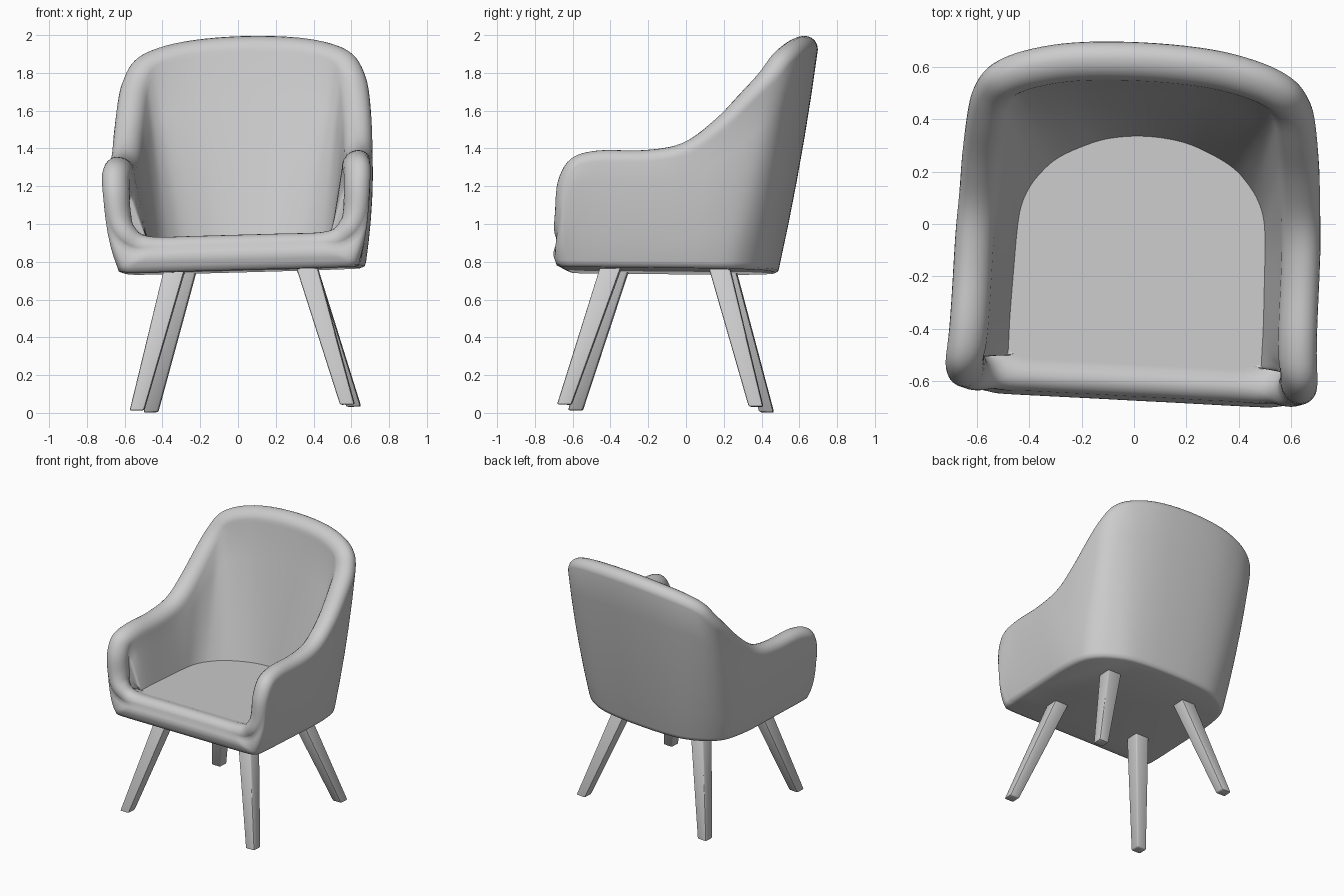
import bpy, bmesh, math
from mathutils import Vector, Matrix

cube = bpy.data.objects.get("Cube")
if cube:
    bpy.data.objects.remove(cube, do_unlink=True)

grey = bpy.data.materials.new("plain_grey")
grey.use_nodes = True
GREY = (0.6, 0.6, 0.6, 1)
grey.diffuse_color = GREY
grey.node_tree.nodes["Principled BSDF"].inputs["Base Color"].default_value = GREY

# The whole chair is turned and tilted a little
POSE = (Matrix.Translation((0.055, 0, 0.022))
        @ Matrix.Rotation(math.radians(-3), 4, 'Z')
        @ Matrix.Rotation(math.radians(-1.6), 4, 'Y')
        @ Matrix.Rotation(math.radians(-0.6), 4, 'X'))

BASE_Z, SEAT_Z = 0.728, 0.905
OUTER_R, INNER_R = 0.0625, 0.088
STEPS = 5

# Half of the tub, back centre to front centre:
# rim crown (x, y, z), bottom outline (x, y), seat outline (x, y)
STATIONS = [
    (0, .61, 1.98, 0, .482, 0, .325),
    (.26, .595, 1.967, .2, .475, .14, .31),
    (.45, .55, 1.93, .36, .45, .25, .27),
    (.565, .49, 1.87, .48, .395, .34, .22),
    (.62, .42, 1.77, .56, .33, .4, .16),
    (.64, .32, 1.66, .61, .25, .44, .1),
    (.645, .17, 1.51, .635, .13, .465, .03),
    (.64, 0, 1.39, .645, 0, .475, -.06),
    (.638, -.2, 1.35, .645, -.2, .48, -.2),
    (.64, -.45, 1.345, .645, -.42, .485, -.38),
    (.64, -.59, 1.3, .645, -.52, .485, -.48),
    (.632, -.657, 1.18, .643, -.575, .485, -.53),
    (.605, -.665, 1.03, .64, -.625, .485, -.54),
    (.55, -.658, .95, .61, -.665, .47, -.535),
    (.45, -.615, .917, .52, -.675, .43, -.52),
    (.22, -.61, .915, .25, -.675, .2, -.515),
    (0, -.61, .915, 0, -.675, 0, -.515),
]


def finish(name, bm, angle):
    """Turn a bmesh into a posed, shaded object."""
    bmesh.ops.recalc_face_normals(bm, faces=bm.faces)
    mesh = bpy.data.meshes.new(name)
    bm.to_mesh(mesh)
    bm.free()
    mesh.materials.append(grey)
    obj = bpy.data.objects.new(name, mesh)
    bpy.context.collection.objects.link(obj)
    obj.matrix_world = POSE
    bpy.ops.object.select_all(action='DESELECT')
    obj.select_set(True)
    bpy.context.view_layer.objects.active = obj
    bpy.ops.object.shade_smooth_by_angle(angle=math.radians(angle))


def smooth_loop(points, steps):
    """Sample a closed Catmull-Rom loop through the points."""
    count, out = len(points), []
    for i in range(count):
        p = [Vector(points[(i + k) % count]) for k in (-1, 0, 1, 2)]
        a, b = (p[2] - p[0]) / 2, (p[3] - p[1]) / 2
        for s in range(steps):
            t = s / steps
            h = t * t * (3 - 2 * t)
            out.append(p[1] * (1 - h) + p[2] * h
                       + a * t * (1 - t) ** 2 - b * t * t * (1 - t))
    return out


def section(crown, before, after, bottom, seat):
    """Wall section: bottom edge, outer face, round rim, inner face, seat."""
    tangent = (after - before).normalized()
    inward = seat - bottom
    inward = (inward - tangent * inward.dot(tangent))
    inward.normalize()
    up = inward.cross(tangent).normalized()

    # tight roll outside the crown, softer roll inside
    def roll(k):
        a = math.pi * k / 12
        r = OUTER_R if k < 6 else INNER_R
        return crown - r * (up * (1 - math.sin(a)) + inward * math.cos(a))

    arc = [roll(k) for k in range(13)]
    # keep the inner half of the rim above the seat
    for p in arc[6:]:
        p.z = max(p.z, SEAT_Z)
    edge = bottom + Vector((0, 0, 0.035))
    under = bottom * 0.95
    under.z = BASE_Z
    low = bottom * 0.988
    low.z = BASE_Z + 0.01
    outer = []
    for k in range(1, 5):
        f = k / 5
        bulge = inward * (-0.05 * f * (1 - f))
        outer.append(edge.lerp(arc[0], f) + bulge)
    inner = [arc[-1].lerp(seat, k / 4) for k in (1, 2, 3)]
    return [under, low, edge] + outer + arc + inner + [seat]


# Upholstered tub: back, arms, seat and front lip in one closed loft
mirrored = [(-c[0], c[1], c[2], -c[3], c[4], -c[5], c[6])
            for c in reversed(STATIONS[1:-1])]
loop = STATIONS + mirrored
crowns = smooth_loop([c[:3] for c in loop], STEPS)
bottoms = smooth_loop([(c[3], c[4], BASE_Z) for c in loop], STEPS)
seats = smooth_loop([(c[5], c[6], SEAT_Z) for c in loop], STEPS)

bm = bmesh.new()
total = len(crowns)
rows = []
for i in range(total):
    seat_flat = Vector((seats[i].x, seats[i].y, BASE_Z))
    points = section(crowns[i], crowns[i - 2], crowns[(i + 2) % total],
                     bottoms[i], seat_flat)
    # lift the inner foot of the wall from the base to the seat
    start = points[-5]
    for k, p in enumerate(points[-4:], 1):
        p.xyz = start.lerp(seats[i], k / 4)
    rows.append([bm.verts.new(p) for p in points])
for i in range(total):
    r, q = rows[i], rows[(i + 1) % total]
    for j in range(len(r) - 1):
        bm.faces.new((r[j], q[j], q[j + 1], r[j + 1]))
bm.faces.new([r[0] for r in rows])
bm.faces.new([r[-1] for r in rows])
finish("tub_seat", bm, 60)


# Four splayed, tapered legs
def leg(name, top, foot):
    bm = bmesh.new()
    bmesh.ops.create_cube(bm, size=1)
    for v in bm.verts:
        end, width = (top, 0.112) if v.co.z > 0 else (foot, 0.076)
        v.co = Vector((end[0] + v.co.x * width, end[1] + v.co.y * width, end[2]))
    bmesh.ops.bevel(bm, geom=bm.edges[:], offset=0.009, segments=2,
                    profile=0.5, affect='EDGES')
    finish(name, bm, 40)


for side, label in ((1, "left"), (-1, "right")):
    leg("front_leg_" + label, (side * .345, -.38, .76), (side * .558, -.615, 0))
    leg("back_leg_" + label, (side * .315, .18, .76), (side * .538, .4, 0))
